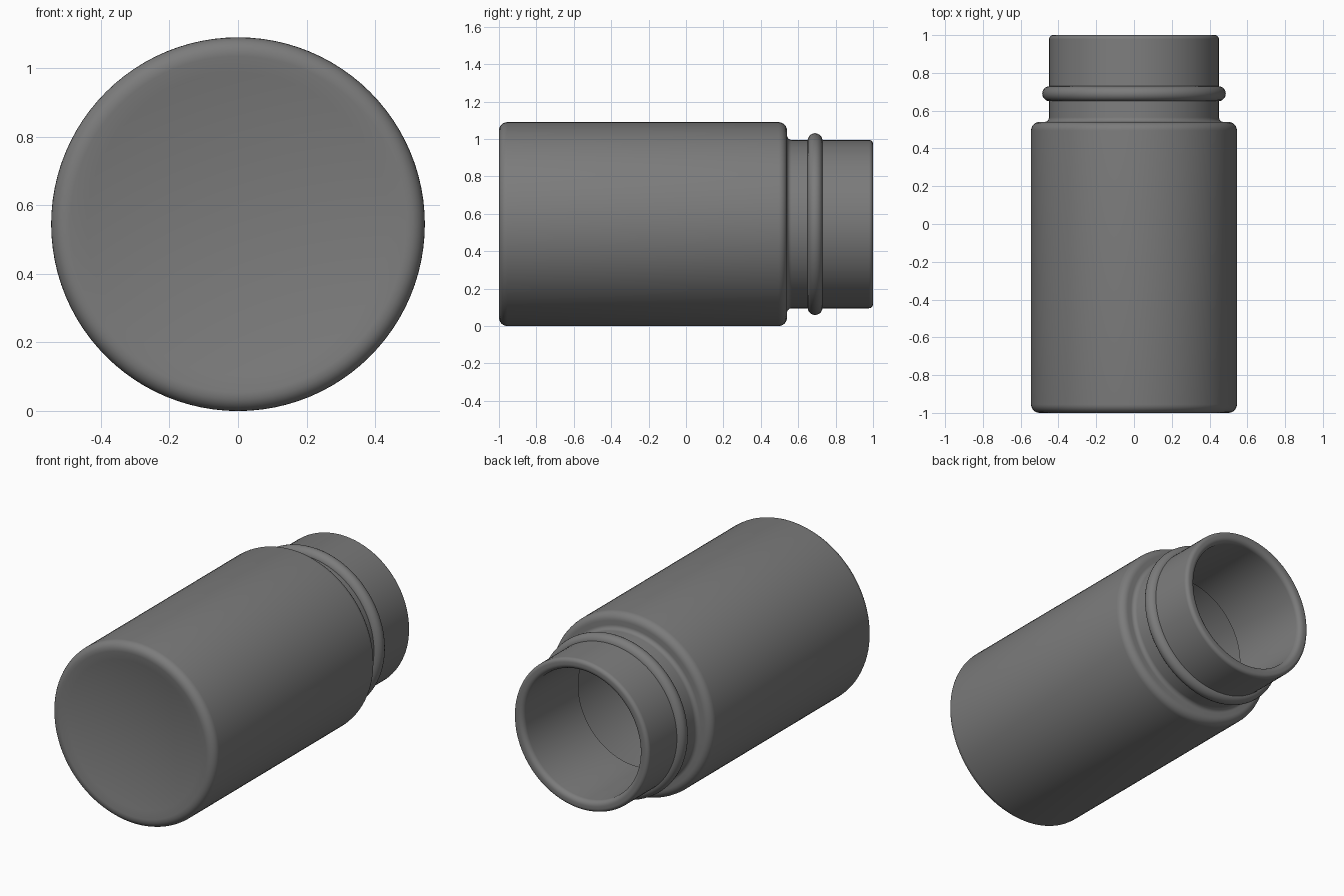
import bpy
import bmesh
import math
from mathutils import Vector, Matrix

cube = bpy.data.objects.get("Cube")
if cube:
    bpy.data.objects.remove(cube, do_unlink=True)

AXIS_Z = 0.545      # height of the bottle's lying axis
SEGMENTS = 96

grey = bpy.data.materials.new("dark grey")
grey.use_nodes = True
colour = (0.20, 0.20, 0.20, 1.0)
grey.diffuse_color = colour
grey.node_tree.nodes["Principled BSDF"].inputs["Base Color"].default_value = colour


def rounded(corners, steps=6):
    """Turn (radius, y, fillet) corners into a profile with round fillets."""
    points = []
    for i, (r, y, fillet) in enumerate(corners):
        corner = Vector((r, y))
        if fillet == 0 or i in (0, len(corners) - 1):
            points.append(corner)
            continue
        to_prev = (Vector(corners[i - 1][:2]) - corner).normalized()
        to_next = (Vector(corners[i + 1][:2]) - corner).normalized()
        start, end = corner + to_prev * fillet, corner + to_next * fillet
        weight = math.sin(to_prev.angle(to_next) / 2)
        for k in range(steps + 1):
            t = k / steps
            a, b, c = (1 - t) ** 2, 2 * t * (1 - t) * weight, t * t
            points.append((start * a + corner * b + end * c) / (a + b + c))
    return points


def dome(radius, rim_y, height, steps=10):
    """Shallow arch from the axis out to the rim."""
    return [(radius * k / steps, rim_y + height * (1 - (k / steps) ** 2), 0)
            for k in range(steps + 1)]


def lathe(name, points, closed=False):
    """Spin a (radius, y) profile around the y axis."""
    bm = bmesh.new()
    verts = [bm.verts.new((p[0], p[1], 0)) for p in points]
    pairs = list(zip(verts, verts[1:]))
    if closed:
        pairs.append((verts[-1], verts[0]))
    edges = [bm.edges.new(pair) for pair in pairs]
    bmesh.ops.spin(bm, geom=verts + edges, cent=(0, 0, 0), axis=(0, 1, 0),
                   angle=math.tau, steps=SEGMENTS, use_merge=False)
    bmesh.ops.remove_doubles(bm, verts=bm.verts, dist=0.0001)
    bmesh.ops.recalc_face_normals(bm, faces=bm.faces)
    bmesh.ops.transform(bm, matrix=Matrix.Translation((0, 0, AXIS_Z)), verts=bm.verts)
    mesh = bpy.data.meshes.new(name)
    bm.to_mesh(mesh)
    bm.free()
    mesh.materials.append(grey)
    obj = bpy.data.objects.new(name, mesh)
    bpy.context.collection.objects.link(obj)
    bpy.ops.object.select_all(action='DESELECT')
    obj.select_set(True)
    bpy.context.view_layer.objects.active = obj
    bpy.ops.object.shade_smooth_by_angle(angle=math.radians(35))
    return obj


# Hollow bottle: dished base, body, shoulder, neck, mouth and inner wall
outer = dome(0.49, -1.0, 0.05) + [
    (0.545, -1.0, 0.045),   # base edge
    (0.545, 0.54, 0.045),   # shoulder edge
    (0.45, 0.54, 0.025),    # root of the neck
    (0.45, 1.0, 0.022),     # outer lip
]
inner = [
    (0.385, 1.0, 0.03),     # inner lip
    (0.385, 0.475, 0),      # neck opens into the body
    (0.48, 0.475, 0.04),
    (0.48, -0.935, 0.04),
] + dome(0.43, -0.935, 0.05)[::-1]
lathe("bottle_shell", rounded(outer + inner))

# Rounded bead around the neck
bead = [(0.446 + 0.04 * math.cos(a), 0.69 + 0.04 * math.sin(a))
        for a in (math.tau * k / 20 for k in range(20))]
lathe("neck_bead", bead, closed=True)
